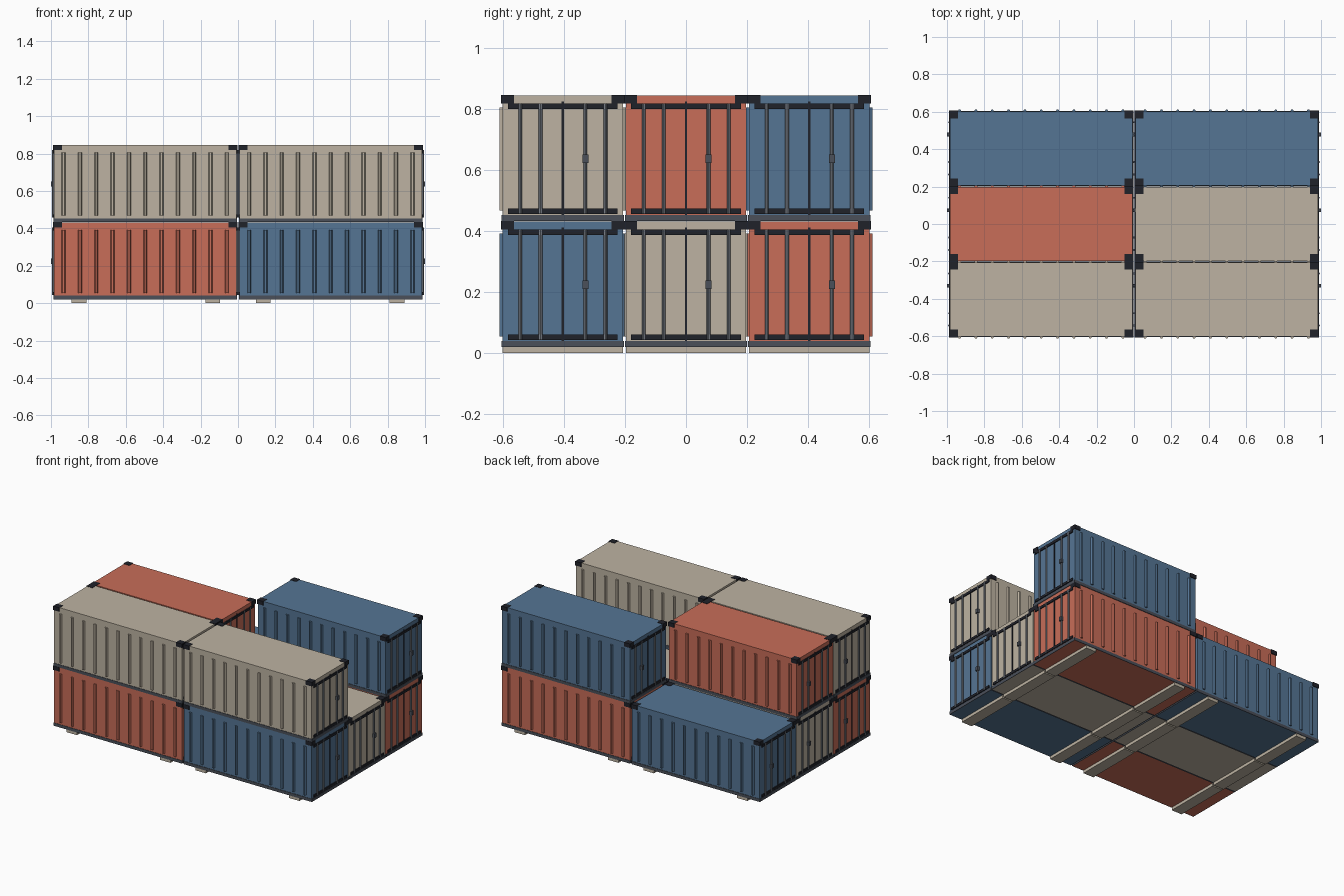
import bpy, bmesh
from mathutils import Matrix

cube = bpy.data.objects.get("Cube")
if cube:
    bpy.data.objects.remove(cube, do_unlink=True)


def material(name, rgb):
    m = bpy.data.materials.new(name)
    m.use_nodes = True
    m.diffuse_color = (*rgb, 1)
    bsdf = next(n for n in m.node_tree.nodes if n.type == 'BSDF_PRINCIPLED')
    bsdf.inputs["Base Color"].default_value = (*rgb, 1)
    bsdf.inputs["Roughness"].default_value = 0.8
    return m


tan = material("tan paint", (0.51, 0.45, 0.36))
red = material("red paint", (0.58, 0.153, 0.098))
blue = material("blue paint", (0.091, 0.178, 0.296))
slate = material("slate steel", (0.069, 0.08, 0.102))
black = material("black steel", (0.0144, 0.016, 0.023))
grey = material("grey steel", (0.188, 0.209, 0.242))

# Container proportions: half length, half width, height
HL, HW, H = 0.488, 0.197, 0.412
PITCH_X, PITCH_Y, PITCH_Z, BASE = 0.496, 0.404, 0.413, 0.02


def box(bm, x0, x1, y0, y1, z0, z1):
    mat = Matrix.Translation(((x0 + x1) / 2, (y0 + y1) / 2, (z0 + z1) / 2))
    mat = mat @ Matrix.Diagonal((abs(x1 - x0), abs(y1 - y0), abs(z1 - z0), 1))
    return bmesh.ops.create_cube(bm, size=1, matrix=mat)["verts"]


def finish(bm, name, mat):
    bmesh.ops.recalc_face_normals(bm, faces=bm.faces)
    me = bpy.data.meshes.new(name)
    bm.to_mesh(me)
    bm.free()
    me.materials.append(mat)
    return me


def body(name, mat):
    """Box shell with tapered ribs along both long sides."""
    bm = bmesh.new()
    box(bm, -HL, HL, -HW, HW, 0, H)
    for side in (-1, 1):
        for i in range(-5, 6):
            x = i * 0.0873
            verts = box(bm, x - 0.011, x + 0.011, side * (HW - 0.002),
                        side * (HW + 0.01), 0.035, 0.372)
            for v in verts:
                if abs(v.co.y) > HW:
                    v.co.x = x + (v.co.x - x) * 0.45
    return finish(bm, name, mat)


def rails():
    """Bottom frame around the shell."""
    bm = bmesh.new()
    e, t = 0.003, 0.02
    for s in (-1, 1):
        box(bm, -HL - e, HL + e, s * (HW - 0.001), s * (HW + e), 0, t)
        box(bm, s * (HL - 0.001), s * (HL + e), -HW, HW, 0, t)
    return finish(bm, "bottom_rails", slate)


def fittings():
    """Four castings on the top corners."""
    bm = bmesh.new()
    for sx in (-1, 1):
        for sy in (-1, 1):
            box(bm, sx * (HL - 0.042), sx * (HL + 0.004), sy * (HW - 0.037),
                sy * (HW + 0.005), H - 0.026, H + 0.002)
    return finish(bm, "corner_fittings", black)


def door_bars():
    """Horizontal bars and centre seam on both ends."""
    bm = bmesh.new()
    for s in (-1, 1):
        a = s * (HL - 0.001)
        for z in (0.024, 0.368):
            box(bm, a, s * (HL + 0.006), -0.18, 0.18, z, z + 0.017)
        box(bm, a, s * (HL + 0.003), -0.004, 0.004, 0.02, 0.392)
    return finish(bm, "door_bars", black)


def lock_rods():
    """Four upright rods on both ends."""
    bm = bmesh.new()
    for s in (-1, 1):
        for y in (-0.139, -0.073, 0.074, 0.14):
            mat = Matrix.Translation((s * (HL + 0.004), y, 0.205))
            bmesh.ops.create_cone(bm, cap_ends=True, segments=8, radius1=0.006,
                                  radius2=0.006, depth=0.36, matrix=mat)
    return finish(bm, "lock_rods", grey)


def lock_boxes():
    bm = bmesh.new()
    for s in (-1, 1):
        box(bm, s * HL, s * (HL + 0.016), 0.064, 0.084, 0.19, 0.218)
    return finish(bm, "lock_boxes", slate)


def skids(side):
    """Two cross bearers under a ground-level container."""
    bm = bmesh.new()
    for x in (0.135, 0.85):
        cx = side * (x - PITCH_X)
        box(bm, cx - 0.04, cx + 0.04, -HW, HW, -BASE, 0)
    return finish(bm, "skids", tan)


bodies = {"tan": body("tan_body", tan), "red": body("red_body", red),
          "blue": body("blue_body", blue)}
gear = [rails(), fittings(), door_bars(), lock_rods(), lock_boxes()]
skid_mesh = {s: skids(s) for s in (-1, 1)}

# Rows run front to back; each pair is (x-, x+)
layers = [
    [("red", "blue"), ("tan", "tan"), ("blue", "red")],
    [("tan", "tan"), ("red", None), (None, "blue")],
]


def place(mesh, name, loc):
    ob = bpy.data.objects.new(name, mesh)
    ob.location = loc
    bpy.context.scene.collection.objects.link(ob)


for level, rows in zip(("lower", "upper"), layers):
    z = BASE + (PITCH_Z if level == "upper" else 0)
    for row, (row_name, pair) in enumerate(zip(("front", "middle", "back"), rows)):
        for side, colour in zip((-1, 1), pair):
            if colour is None:
                continue
            loc = (side * PITCH_X, (row - 1) * PITCH_Y, z)
            tag = f"{level}_{row_name}_{'left' if side > 0 else 'right'}"
            place(bodies[colour], tag + "_container_body", loc)
            for mesh in gear:
                place(mesh, tag + "_" + mesh.name, loc)
            if level == "lower":
                place(skid_mesh[side], tag + "_skids", loc)
